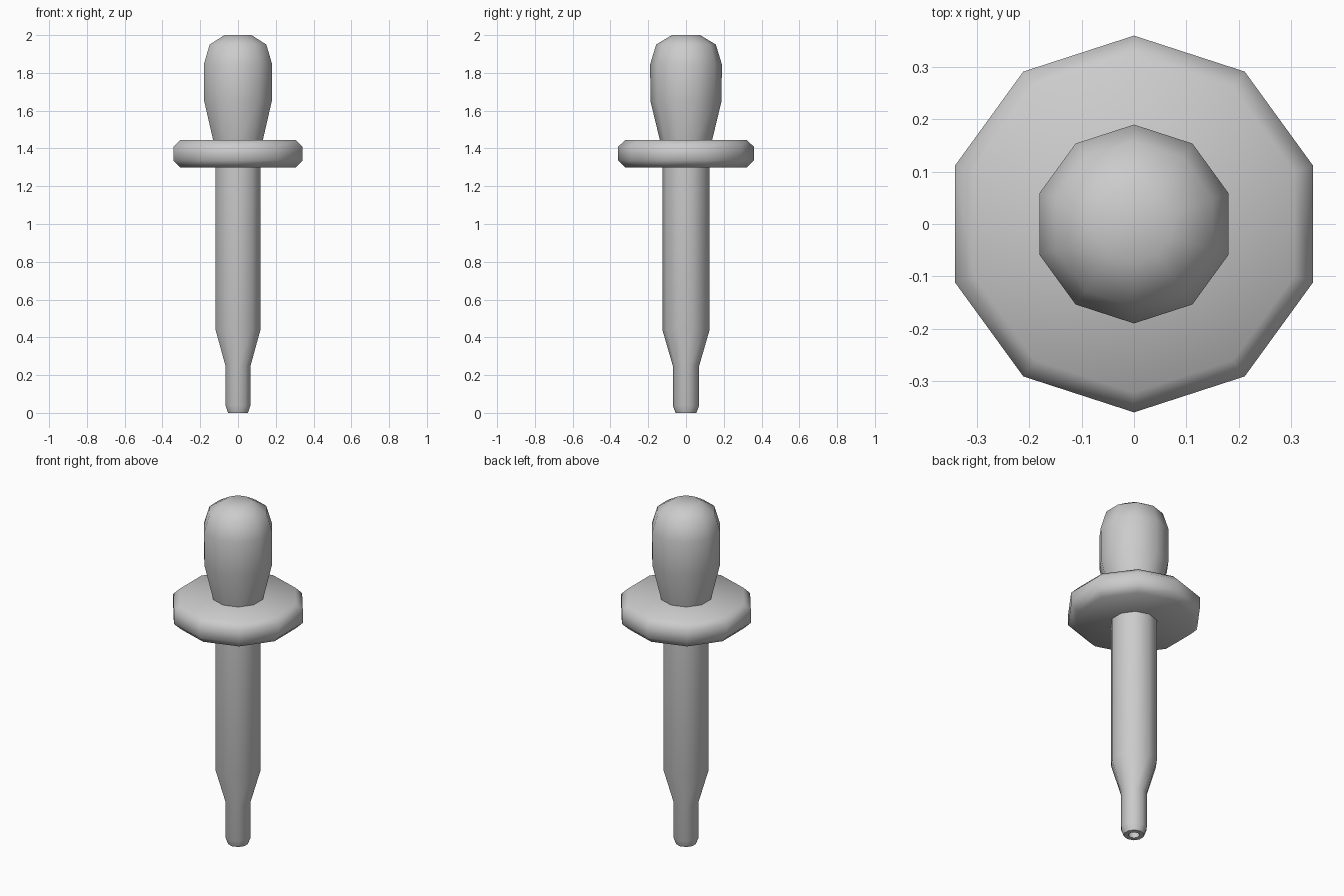
import bpy, bmesh, math

if "Cube" in bpy.data.objects:
    bpy.data.objects.remove(bpy.data.objects["Cube"])

SIDES = 10


def lathe(name, profile):
    """Revolve an (r, z) profile around z; radius 0 makes a pole."""
    bm = bmesh.new()
    rings = []
    for r, z in profile:
        if r == 0:
            rings.append([bm.verts.new((0, 0, z))] * SIDES)
        else:
            angles = [math.pi / 2 + 2 * math.pi * i / SIDES for i in range(SIDES)]
            rings.append([bm.verts.new((r * math.cos(a), r * math.sin(a), z)) for a in angles])
    for low, high in zip(rings, rings[1:]):
        for i in range(SIDES):
            j = (i + 1) % SIDES
            corners = list(dict.fromkeys((low[i], low[j], high[j], high[i])))
            bm.faces.new(corners)
    bmesh.ops.recalc_face_normals(bm, faces=bm.faces)
    mesh = bpy.data.meshes.new(name)
    bm.to_mesh(mesh)
    bm.free()
    obj = bpy.data.objects.new(name, mesh)
    bpy.context.collection.objects.link(obj)
    bpy.ops.object.select_all(action='DESELECT')
    obj.select_set(True)
    bpy.context.view_layer.objects.active = obj
    bpy.ops.object.shade_smooth_by_angle(angle=math.radians(60))
    return obj


# Tube with a narrow tip and a hollow bore
lathe("dropper_tube", [
    (0, 0.15), (0.03, 0.15), (0.03, 0.0), (0.055, 0.0), (0.07, 0.04),
    (0.07, 0.25), (0.125, 0.44), (0.125, 1.32), (0, 1.32)])

# Bevelled collar
lathe("collar", [
    (0, 1.30), (0.322, 1.30), (0.36, 1.337), (0.36, 1.408),
    (0.322, 1.445), (0, 1.445)])

# Squeeze bulb
lathe("bulb", [
    (0, 1.43), (0.135, 1.43), (0.188, 1.65), (0.19, 1.845),
    (0.158, 1.95), (0.075, 2.0), (0, 2.0)])
